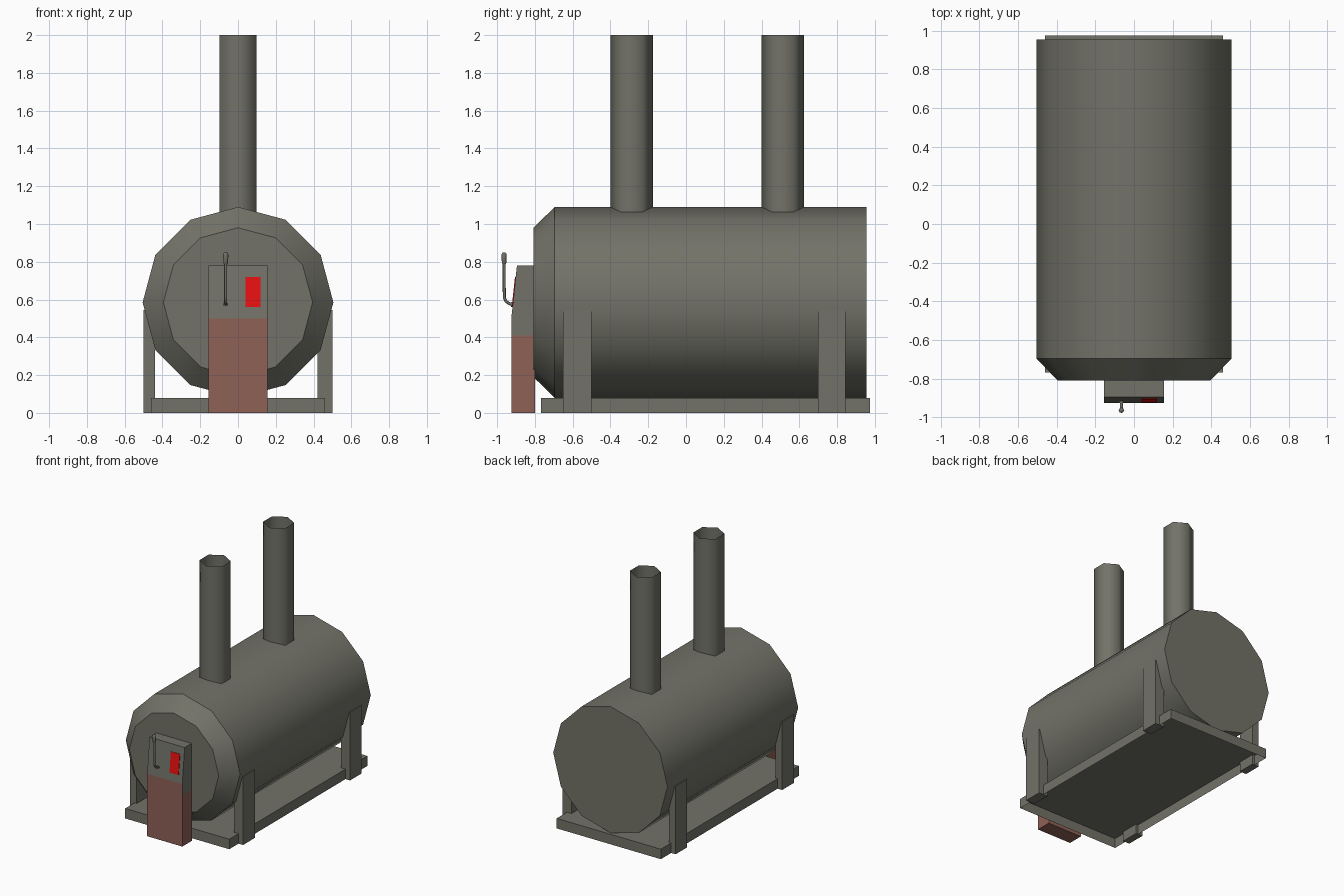
import bpy, bmesh, math
from mathutils import Vector

if "Cube" in bpy.data.objects:
    bpy.data.objects.remove(bpy.data.objects["Cube"])


def material(name, rgb):
    m = bpy.data.materials.new(name)
    m.diffuse_color = (*rgb, 1)
    m.use_nodes = True
    m.node_tree.nodes["Principled BSDF"].inputs["Base Color"].default_value = m.diffuse_color
    return m


GREY = material("steel grey", (0.17, 0.17, 0.14))
BROWN = material("rust brown", (0.275, 0.12, 0.093))
RED = material("signal red", (0.79, 0.005, 0.005))


def finish(name, bm, mat, smooth=None):
    bmesh.ops.recalc_face_normals(bm, faces=bm.faces)
    me = bpy.data.meshes.new(name)
    bm.to_mesh(me)
    bm.free()
    ob = bpy.data.objects.new(name, me)
    bpy.context.collection.objects.link(ob)
    me.materials.append(mat)
    if smooth:
        bpy.ops.object.select_all(action='DESELECT')
        ob.select_set(True)
        bpy.context.view_layer.objects.active = ob
        bpy.ops.object.shade_smooth_by_angle(angle=math.radians(smooth))
    return ob


def loft(name, rings, mat, cap_start=True, cap_end=True, smooth=None):
    """Bridge equal-length rings of points into a tube."""
    bm = bmesh.new()
    vs = [[bm.verts.new(p) for p in r] for r in rings]
    n = len(vs[0])
    for a, b in zip(vs, vs[1:]):
        for i in range(n):
            j = (i + 1) % n
            bm.faces.new((a[i], a[j], b[j], b[i]))
    if cap_start:
        bm.faces.new(vs[0])
    if cap_end:
        bm.faces.new(vs[-1])
    return finish(name, bm, mat, smooth)


def rect(x0, x1, y0, y1, z):
    return [(x0, y0, z), (x1, y0, z), (x1, y1, z), (x0, y1, z)]


def box(name, x0, x1, y0, y1, z0, z1, mat, bottom=True):
    return loft(name, [rect(x0, x1, y0, y1, z0), rect(x0, x1, y0, y1, z1)], mat, cap_start=bottom)


def circle(n, r, centre, axis):
    pts = []
    for i in range(n):
        a = 2 * math.pi * i / n
        c, s = r * math.cos(a), r * math.sin(a)
        off = (c, 0, s) if axis == 'y' else (s, c, 0)
        pts.append(Vector(centre) + Vector(off))
    return pts


# Twelve-sided tank with a chamfered front
tank = [(-0.808, 0.395), (-0.695, 0.505), (0.955, 0.505)]
loft("tank", [circle(12, r, (0, y, 0.585), 'y') for y, r in tank], GREY, smooth=40)

# Two open six-sided chimneys
for name, y in (("front_chimney", -0.288), ("rear_chimney", 0.513)):
    loft(name, [circle(6, 0.113, (0, y, z), 'z') for z in (1.0, 2.0)], GREY,
         cap_start=False, cap_end=False, smooth=65)

# Base tray, open underneath
box("base_tray", -0.46, 0.46, -0.767, 0.975, 0, 0.08, GREY, bottom=False)

# Four legs
for end, y0, y1 in (("front", -0.65, -0.5), ("rear", 0.70, 0.845)):
    box(end + "_left_leg", -0.5, -0.44, y0, y1, 0, 0.545, GREY)
    box(end + "_right_leg", 0.42, 0.5, y0, y1, 0, 0.545, GREY)

# Control box: rusty lower part, grey upper part with a sloping face
W, BACK, FRONT = 0.155, -0.80, -0.925
box("control_box_base", -W, W, FRONT, BACK, 0, 0.41, BROWN)
box("control_box_front_plate", -W, W, FRONT, FRONT + 0.005, 0.41, 0.5, BROWN)
loft("control_box_top", [rect(-W, W, FRONT + 0.004, BACK, 0.41),
                         rect(-W, W, FRONT, BACK, 0.5),
                         rect(-W, W, FRONT + 0.03, BACK, 0.78)], GREY)


def slope_y(z):
    return FRONT + (z - 0.5) * 0.03 / 0.28


# Red plate lying on the sloping face
loft("red_plate", [rect(0.04, 0.12, slope_y(z) - 0.004, slope_y(z) + 0.002, z)
                   for z in (0.56, 0.72)], RED)

# Bent lever rod and its grip
path = [(-0.905, 0.573), (-0.935, 0.578), (-0.953, 0.59), (-0.962, 0.612), (-0.963, 0.8)]
rings = []
for i, (y, z) in enumerate(path):
    a, b = path[max(i - 1, 0)], path[min(i + 1, len(path) - 1)]
    t = Vector((0, b[0] - a[0], b[1] - a[1])).normalized()
    side = Vector((1, 0, 0))
    up = t.cross(side)
    rings.append([Vector((-0.065, y, z)) + 0.008 * (side * math.cos(k * math.pi / 4)
                  + up * math.sin(k * math.pi / 4)) for k in range(8)])
loft("lever_rod", rings, GREY, smooth=50)
grip = [(0.786, 0.008), (0.794, 0.012), (0.835, 0.014), (0.844, 0.012), (0.849, 0.007)]
loft("lever_grip", [circle(8, r, (-0.065, -0.963, z), 'z') for z, r in grip], GREY, smooth=50)
loft("lever_socket", [circle(8, 0.013, (-0.065, y, 0.573), 'y') for y in (-0.91, -0.926)], GREY, smooth=50)
